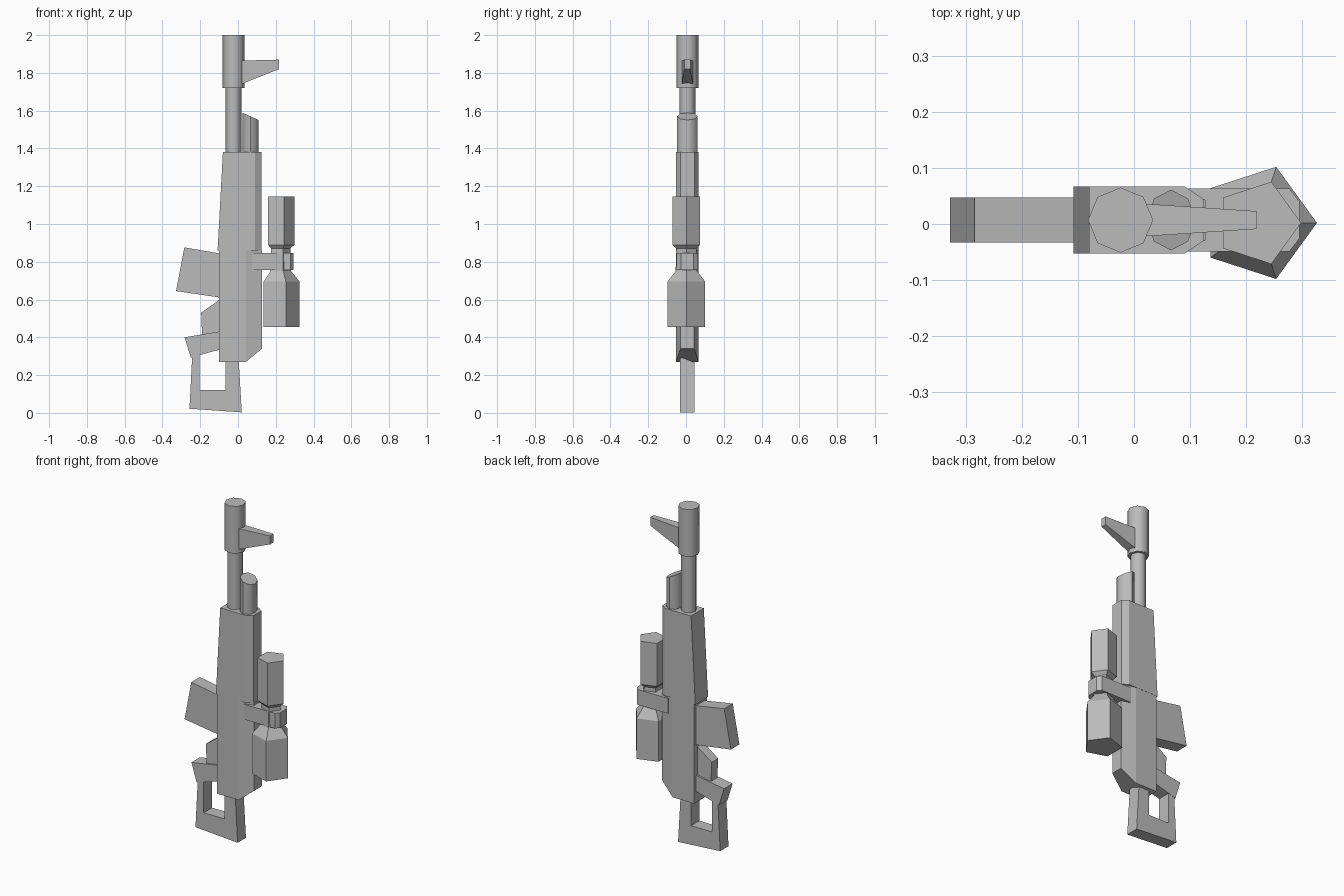
import bpy, bmesh, math

if "Cube" in bpy.data.objects:
    bpy.data.objects.remove(bpy.data.objects["Cube"])

grey = bpy.data.materials.new("plain grey")
grey.use_nodes = True
grey.diffuse_color = (0.5, 0.5, 0.5, 1)
grey.node_tree.nodes["Principled BSDF"].inputs["Base Color"].default_value = (0.5, 0.5, 0.5, 1)

MID = 0.007   # y of the body's centre plane


def loft(name, rings, smooth=0):
    """Skin a stack of matching rings and cap both ends."""
    bm = bmesh.new()
    rows = [[bm.verts.new(p) for p in ring] for ring in rings]
    n = len(rows[0])
    for a, b in zip(rows, rows[1:]):
        for i in range(n):
            j = (i + 1) % n
            bm.faces.new((a[i], a[j], b[j], b[i]))
    bm.faces.new(rows[0])
    bm.faces.new(rows[-1])
    bmesh.ops.recalc_face_normals(bm, faces=bm.faces)
    mesh = bpy.data.meshes.new(name)
    bm.to_mesh(mesh)
    bm.free()
    mesh.materials.append(grey)
    obj = bpy.data.objects.new(name, mesh)
    bpy.context.collection.objects.link(obj)
    if smooth:
        bpy.ops.object.select_all(action="DESELECT")
        obj.select_set(True)
        bpy.context.view_layer.objects.active = obj
        bpy.ops.object.shade_smooth_by_angle(angle=math.radians(smooth))
    return obj


def plate(name, outline, half):
    """Side outline in x and z, given thickness in y."""
    return loft(name, [[(x, MID + s * half, z) for x, z in outline] for s in (-1, 1)])


def ring(cx, cy, rx, ry, z, sides, slope=0):
    """Upright polygon ring, with an optional slanted height."""
    pts = []
    for i in range(sides):
        a = 2 * math.pi * i / sides
        dx = rx * math.cos(a)
        pts.append((cx + dx, cy + ry * math.sin(a), z + slope * dx))
    return pts


def tube(name, cx, cy, sides, stations, smooth=0):
    return loft(name, [ring(cx, cy, r, r, z, sides) for r, z in stations], smooth)


def body_ring(back, shoulder, front, half, narrow, z, z_shoulder=None, z_front=None):
    """Box section with a tapering front edge."""
    zs = z if z_shoulder is None else z_shoulder
    zf = z if z_front is None else z_front
    side = [(back, half, z), (shoulder, half, zs), (front, narrow, zf)]
    return ([(x, MID + y, h) for x, y, h in side]
            + [(x, MID - y, h) for x, y, h in reversed(side)])


# Barrel and muzzle
tube("barrel", -0.024, MID, 8, [(0.042, 1.3), (0.042, 1.74)], 50)
tube("muzzle", -0.024, MID, 8, [(0.058, 1.72), (0.058, 2.0)], 50)

# Front sight blade, tapering outward
loft("front_sight", [
    [(x, MID + s * w, z) for s, z in ((-1, lo), (1, lo), (1, hi), (-1, hi))]
    for x, w, lo, hi in ((0.02, 0.029, 1.742, 1.865), (0.218, 0.016, 1.82, 1.87))])

# Gas tube with a slanted top
loft("gas_tube", [ring(0.066, MID, 0.043, 0.054, 1.3, 8),
                  ring(0.066, MID, 0.043, 0.054, 1.57, 8, -0.45)], 50)

# Handguard and receiver
loft("handguard", [body_ring(-0.108, 0.09, 0.124, 0.06, 0.037, 0.86),
                   body_ring(-0.08, 0.09, 0.124, 0.06, 0.037, 1.38)])
loft("receiver", [body_ring(-0.1, 0.042, 0.127, 0.059, 0.036, 0.27, 0.27, 0.34),
                  body_ring(-0.1, 0.042, 0.127, 0.059, 0.036, 0.86)])

# Magazine, trigger guard, grip and stock
plate("magazine", [(-0.09, 0.61), (-0.328, 0.645), (-0.284, 0.876), (-0.09, 0.843)], 0.04)
plate("trigger_guard", [(-0.09, 0.605), (-0.195, 0.53), (-0.19, 0.41), (-0.09, 0.43)], 0.03)
plate("grip", [(-0.09, 0.432), (-0.283, 0.4), (-0.25, 0.293), (-0.09, 0.337)], 0.04)
plate("stock", [(-0.242, 0.31), (-0.257, 0.022), (0.02, 0.003), (0.003, 0.29),
                (-0.065, 0.29), (-0.065, 0.122), (-0.203, 0.122), (-0.203, 0.31)], 0.039)

# Scope: wide bell, neck and eyepiece in one pentagonal body
tube("scope", 0.221, 0.002, 5, [
    (0.105, 0.455), (0.105, 0.695), (0.06, 0.75), (0.056, 0.87),
    (0.077, 0.89), (0.077, 1.145)])

# Scope bracket
side = [(0.075, 0.056), (0.277, 0.056), (0.295, 0.033)]
outline = [(x, MID + y) for x, y in side] + [(x, MID - y) for x, y in reversed(side)]
loft("scope_bracket", [[(x, y, z) for x, y in outline] for z in (0.757, 0.847)])
